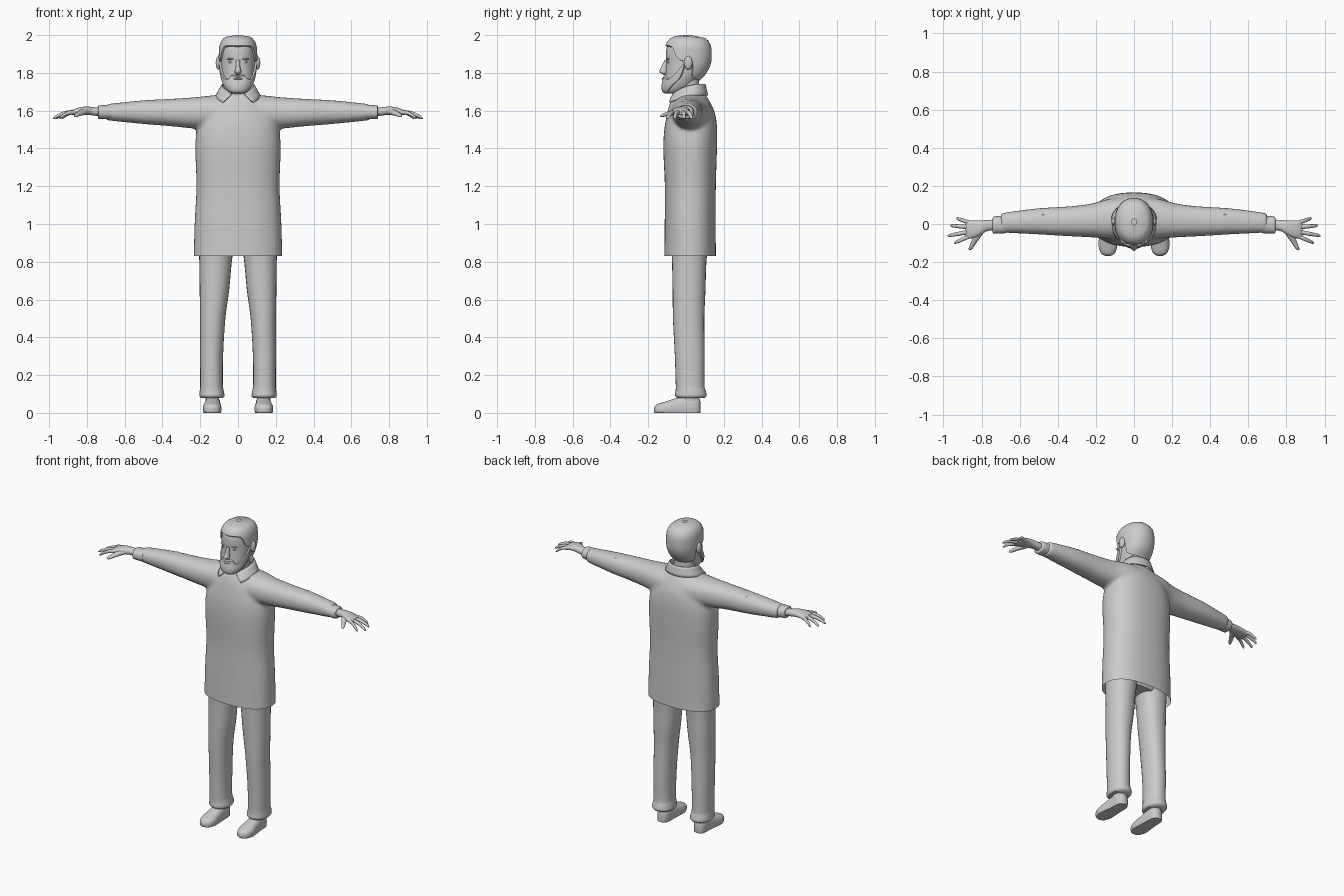
import bpy, bmesh, math
from mathutils import Vector

if "Cube" in bpy.data.objects:
    bpy.data.objects.remove(bpy.data.objects["Cube"])


def interp(table, t):
    """Smooth interpolation of rows (t, values...) at t."""
    n = len(table)
    i = max(0, min(n - 2, sum(1 for r in table if r[0] <= t) - 1))

    def slope(k, j):
        a, b = table[max(k - 1, 0)], table[min(k + 1, n - 1)]
        return (b[j] - a[j]) / (b[0] - a[0])
    h = table[i + 1][0] - table[i][0]
    s = min(1, max(0, (t - table[i][0]) / h))
    out = []
    for j in range(1, len(table[0])):
        p, q = table[i][j], table[i + 1][j]
        out.append(p * (2*s**3 - 3*s*s + 1) + q * (3*s*s - 2*s**3)
                   + h * (slope(i, j) * (s**3 - 2*s*s + s) + slope(i + 1, j) * (s**3 - s*s)))
    return out


def grid(name, rows, closed=True, caps=False, mirror=False):
    bm = bmesh.new()
    vs = [[bm.verts.new(p) for p in row] for row in rows]
    m = len(rows[0])
    for a, b in zip(vs, vs[1:]):
        for k in range(m if closed else m - 1):
            l = (k + 1) % m
            bm.faces.new((a[k], a[l], b[l], b[k]))
    if caps:
        bm.faces.new(vs[0])
        bm.faces.new(vs[-1])
    bmesh.ops.recalc_face_normals(bm, faces=bm.faces)
    return finish(name, bm, mirror)


def finish(name, bm, mirror=False):
    me = bpy.data.meshes.new(name)
    bm.to_mesh(me)
    bm.free()
    me.shade_smooth()
    me.set_sharp_from_angle(angle=math.radians(50))
    ob = bpy.data.objects.new(name, me)
    bpy.context.collection.objects.link(ob)
    if mirror:
        ob.modifiers.new("mirror", 'MIRROR').use_mirror_merge = False
    return ob


def loft(name, axis, table, sub=4, seg=28, n=2.2, mirror=False, floor=False):
    """Superelliptic sections (t, c1, c2, r1, r2) along an axis."""
    ts = [a[0] + (b[0] - a[0]) * k / sub for a, b in zip(table, table[1:]) for k in range(sub)]
    rows = []
    for t in ts + [table[-1][0]]:
        c1, c2, r1, r2 = interp(table, t)
        row = []
        for k in range(seg):
            a = 2 * math.pi * k / seg
            c, s = math.cos(a), math.sin(a)
            u = c1 + r1 * math.copysign(abs(c) ** (2 / n), c)
            v = c2 + r2 * math.copysign(abs(s) ** (2 / n), s)
            if floor:
                v = max(v, 0)
            row.append({'x': (t, u, v), 'y': (u, t, v), 'z': (u, v, t)}[axis])
        rows.append(row)
    return grid(name, rows, True, True, mirror)


def ellipsoid(name, loc, size, mirror=False):
    bm = bmesh.new()
    bmesh.ops.create_uvsphere(bm, u_segments=20, v_segments=12, radius=1)
    for v in bm.verts:
        v.co = Vector(loc) + Vector(c * s for c, s in zip(v.co, size))
    return finish(name, bm, mirror)


# Sweater: torso and sleeves fused into one smooth skin, open at the hem
torso = loft("torso_part", 'z', [
    (.78, 0, .022, .235, .137), (1.0, 0, .022, .230, .135), (1.2, 0, .023, .220, .135),
    (1.4, 0, .022, .226, .142), (1.5, 0, .025, .218, .140), (1.58, 0, .027, .190, .128),
    (1.64, 0, .023, .145, .108), (1.69, 0, .02, .10, .08)], seg=48, n=2.35)
half = [(.12, .028, 1.592, .106, .09), (.23, .018, 1.588, .088, .083), (.35, .014, 1.590, .078, .073),
        (.5, .014, 1.592, .069, .063), (.66, .008, 1.592, .055, .047), (.70, .006, 1.592, .050, .042)]
arms = loft("sleeve_part", 'x', [(-r[0],) + r[1:] for r in half[::-1]] + [(0, .03, 1.592, .11, .09)] + half)
bm = bmesh.new()
for part in (torso, arms):
    bm.from_mesh(part.data)
    bpy.data.objects.remove(part)
raw = finish("sweater_raw", bm)
mod = raw.modifiers.new("fuse", 'REMESH')
mod.mode, mod.voxel_size = 'VOXEL', .011
mod = raw.modifiers.new("soften", 'SMOOTH')
mod.factor, mod.iterations = .5, 6
me = bpy.data.meshes.new_from_object(raw.evaluated_get(bpy.context.evaluated_depsgraph_get()))
bpy.data.objects.remove(raw)
bm = bmesh.new()
bm.from_mesh(me)
bmesh.ops.bisect_plane(bm, geom=bm.verts[:] + bm.edges[:] + bm.faces[:],
                       plane_co=(0, 0, .83), plane_no=(0, 0, 1), clear_inner=True)
finish("sweater", bm)
loft("cuff", 'x', [(.67, -.002, 1.592, .046, .038), (.71, -.004, 1.592, .046, .037),
                   (.738, -.006, 1.592, .044, .035), (.742, -.006, 1.592, .036, .028)], mirror=True)
ellipsoid("sleeve_tab", (.475, .05, 1.642), (.018, .007, .008), True)

# Collar: flap folded outward with two front points
rows = []
for i in range(5):
    v = i / 4
    row = []
    for k in range(-24, 25):
        s = k / 24
        f = math.cos(s * math.pi)
        w = max(0, abs(1 - abs(s)) - .45) / .55
        a = s * (math.pi - (.35 + .38 * v))           # measured from the back
        c, sn = math.cos(a), math.sin(a)
        top = Vector((.088 * sn, .028 + (.075 if c > 0 else .10) * c, 1.742 - .05 * ((1 - math.cos(a)) / 2) ** 3))
        low = Vector((.122 * sn, .015 + (.102 if c > 0 else .14) * c, 1.682 - .055 * ((1 - math.cos(a)) / 2) ** 3))
        row.append(top.lerp(low, v))
    rows.append(row)
collar = grid("collar", rows, closed=False)
collar.modifiers.new("thickness", 'SOLIDIFY').thickness = .006
loft("neck", 'z', [(1.62, 0, .02, .07, .065), (1.70, 0, .015, .064, .058), (1.80, 0, .012, .062, .055)])

# Trousers
loft("trouser_leg", 'z', [
    (.078, .138, .026, .058, .072), (.09, .138, .026, .066, .083), (.115, .139, .025, .064, .08),
    (.14, .14, .022, .060, .076), (.3, .14, .020, .061, .079), (.5, .134, .014, .067, .083),
    (.65, .125, .016, .078, .087), (.8, .119, .017, .086, .091), (.92, .112, .02, .095, .1)], mirror=True)
loft("trouser_hips", 'z', [(.85, 0, .02, .17, .08), (.9, 0, .02, .2, .105), (1.05, 0, .022, .19, .11)])

# Shoes
loft("shoe", 'y', [
    (-.169, .137, .016, .010, .012), (-.156, .137, .018, .034, .026), (-.115, .137, .02, .049, .038),
    (-.06, .136, .023, .046, .053), (0, .134, .028, .041, .066), (.04, .134, .028, .040, .066),
    (.068, .134, .028, .029, .052), (.077, .134, .028, .012, .03)], n=2.5, mirror=True, floor=True)
loft("ankle", 'z', [(.05, .136, .022, .036, .045), (.14, .138, .022, .036, .045)], mirror=True)

# Hands
loft("palm", 'x', [
    (.72, -.005, 1.592, .029, .023), (.77, -.008, 1.597, .029, .022), (.80, -.018, 1.600, .037, .022),
    (.84, -.027, 1.598, .046, .019), (.875, -.029, 1.591, .047, .014), (.885, -.029, 1.588, .04, .008)], mirror=True)
for name, y0, x1, y1 in (("index_finger", -.063, .945, -.100), ("middle_finger", -.04, .979, -.062),
                         ("ring_finger", -.017, .966, -.008), ("little_finger", .006, .932, .030)):
    pts = []
    for s, z, r in ((0, 1.592, .0115), (.4, 1.589, .011), (.75, 1.575, .0095), (.94, 1.563, .007), (1, 1.559, .002)):
        pts.append((.86 + (x1 - .86) * s, y0 + (y1 - y0) * s, z, r, r))
    loft(name, 'x', pts, sub=3, seg=12, n=2, mirror=True)
loft("thumb", 'y', [
    (-.137, .862, 1.572, .003, .002), (-.13, .858, 1.574, .010, .008), (-.105, .845, 1.581, .014, .011),
    (-.07, .825, 1.59, .019, .015), (-.03, .80, 1.597, .022, .016)], seg=14, n=2, mirror=True)

# Head
HEAD = [(1.69, 0, -.06, .03, .04), (1.70, 0, -.055, .05, .06), (1.73, 0, -.042, .069, .078),
        (1.77, 0, -.022, .081, .09), (1.80, 0, -.006, .087, .102), (1.85, 0, .008, .091, .113),
        (1.90, 0, .010, .092, .116), (1.94, 0, .011, .089, .111), (1.97, 0, .011, .074, .092),
        (1.985, 0, .011, .048, .06), (1.989, 0, .011, .012, .015)]
loft("head", 'z', HEAD, n=2.2, seg=36)


def shell(name, low, high, a_max, thick, closed):
    """Raised layer over the head between two height curves around it."""
    rows, nv, nu = [], 18, 64
    for i in range(nv + 1):
        row = []
        for k in range(nu + (0 if closed else 1)):
            a = a_max * (2 * k / nu - 1)
            z0, z1 = interp(low, abs(a))[0], interp(high, abs(a))[0]
            z = z0 + (z1 - z0) * max(0, i - 1) / (nv - 1)
            edge = i == 0 or (not closed and (i == nv or k in (0, nu)))
            _, cy, rx, ry = interp(HEAD, z)
            s, c = math.sin(a), math.cos(a)
            p = Vector((rx * math.copysign(abs(s) ** .91, s), cy - ry * math.copysign(abs(c) ** .91, c), z))
            d = (p - Vector((0, cy, 1.85 if closed else z))).normalized()
            row.append(p + d * (-.004 if edge else thick))
        rows.append(row)
    return grid(name, rows, closed, False)


# Hair and beard
shell("hair", [(0, 1.938), (.6, 1.938), (.9, 1.925), (1.15, 1.875), (1.5, 1.86), (1.75, 1.85), (1.95, 1.79), (3.15, 1.765)],
      [(0, 1.989), (3.15, 1.989)], math.pi, .011, True)
shell("beard", [(0, 1.692), (.9, 1.70), (1.5, 1.77)],
      [(0, 1.784), (.35, 1.79), (.6, 1.772), (.9, 1.775), (1.2, 1.81), (1.5, 1.87)], 1.5, .01, False)

# Face details
loft("nose", 'z', [(1.79, 0, -.112, .010, .008), (1.805, 0, -.117, .018, .024),
                   (1.83, 0, -.111, .012, .02), (1.868, 0, -.10, .010, .012)], seg=16, n=2, sub=3)
ellipsoid("ear", (.104, .012, 1.853), (.014, .022, .036), True)
ellipsoid("eye", (.036, -.092, 1.857), (.014, .008, .006), True)
ellipsoid("eyebrow", (.037, -.095, 1.874), (.022, .010, .005), True)
ellipsoid("lips", (0, -.119, 1.769), (.024, .010, .006))
